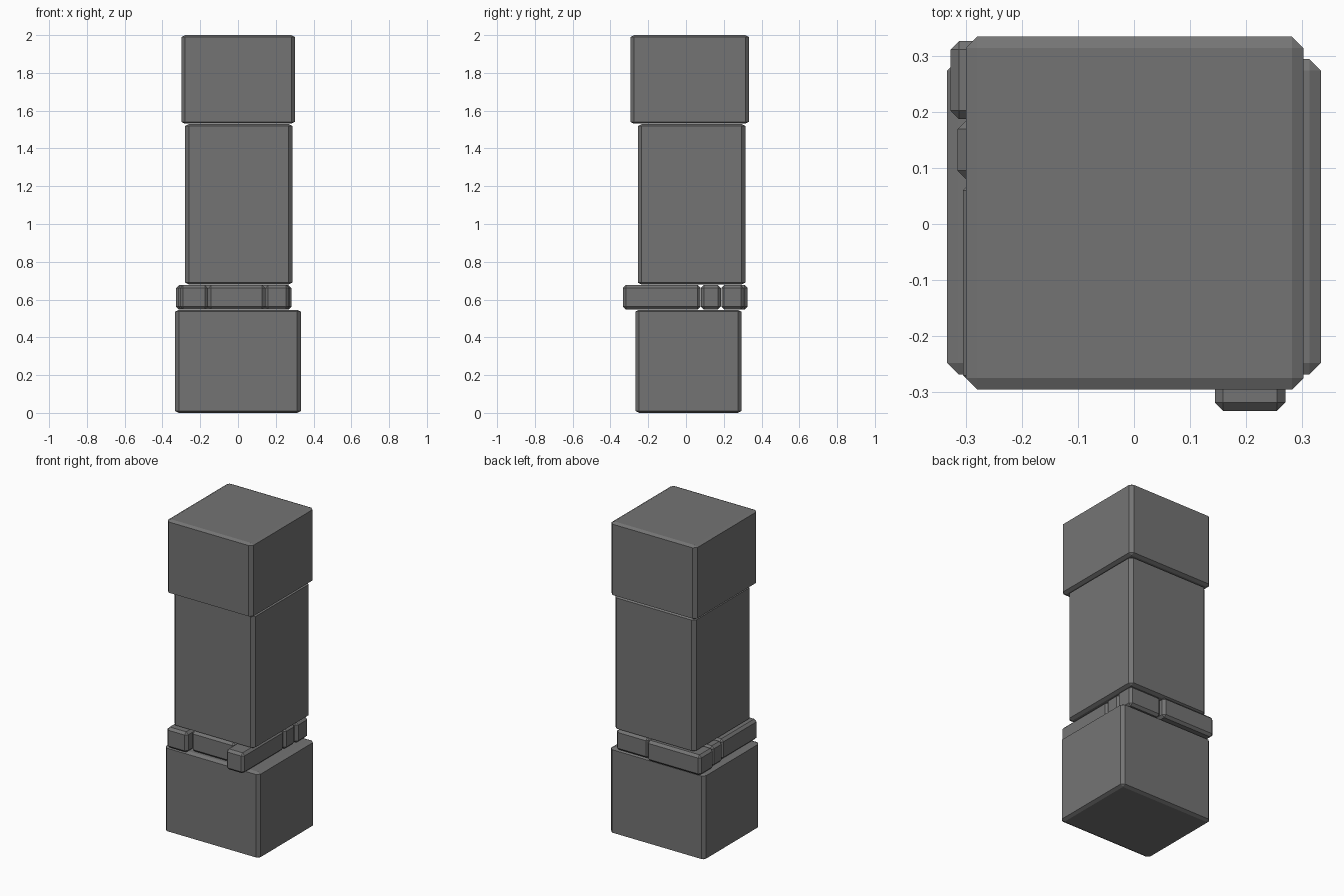
import bpy, bmesh
from mathutils import Vector

if "Cube" in bpy.data.objects:
    bpy.data.objects.remove(bpy.data.objects["Cube"])

# Dark grey stone
stone = bpy.data.materials.new("dark_stone")
stone.diffuse_color = (0.175, 0.175, 0.175, 1)
stone.use_nodes = True
stone.node_tree.nodes["Principled BSDF"].inputs["Base Color"].default_value = stone.diffuse_color


def block(name, lo, hi, bevel, z_ratio=1.0):
    """Chamfered stone between two corners; z_ratio flattens the chamfer vertically."""
    lo, hi = Vector(lo), Vector(hi)
    size, centre = hi - lo, (lo + hi) / 2
    bm = bmesh.new()
    bmesh.ops.create_cube(bm, size=1)
    bmesh.ops.scale(bm, vec=(size.x, size.y, size.z / z_ratio), verts=bm.verts)
    bmesh.ops.bevel(bm, geom=bm.edges[:], offset=bevel, segments=1,
                    profile=0.5, affect='EDGES')
    bmesh.ops.scale(bm, vec=(1, 1, z_ratio), verts=bm.verts)
    mesh = bpy.data.meshes.new(name)
    bm.to_mesh(mesh)
    bm.free()
    mesh.materials.append(stone)
    ob = bpy.data.objects.new(name, mesh)
    ob.location = centre
    bpy.context.collection.objects.link(ob)
    return ob


# Three large stacked stones
block("base_stone", (-0.333, -0.268, 0.0), (0.333, 0.294, 0.546), 0.02, 0.5)
block("shaft_stone", (-0.280, -0.255, 0.680), (0.288, 0.315, 1.529), 0.02, 0.5)
block("top_stone", (-0.30, -0.295, 1.531), (0.302, 0.334, 2.0), 0.02, 0.5)

# Course of small bricks between base and shaft: (x0, x1, y0, y1)
bricks = {
    "front_left_brick": (-0.305, -0.16, -0.285, 0.075),
    "front_middle_brick": (-0.158, 0.143, -0.245, 0.075),
    "front_right_brick": (0.144, 0.27, -0.333, 0.077),
    "middle_brick": (-0.315, 0.275, 0.080, 0.184),
    "back_left_brick": (-0.327, 0.05, 0.187, 0.326),
    "back_right_brick": (0.053, 0.282, 0.187, 0.305),
}
for name, (x0, x1, y0, y1) in bricks.items():
    block(name, (x0, y0, 0.547), (x1, y1, 0.677), 0.015)
